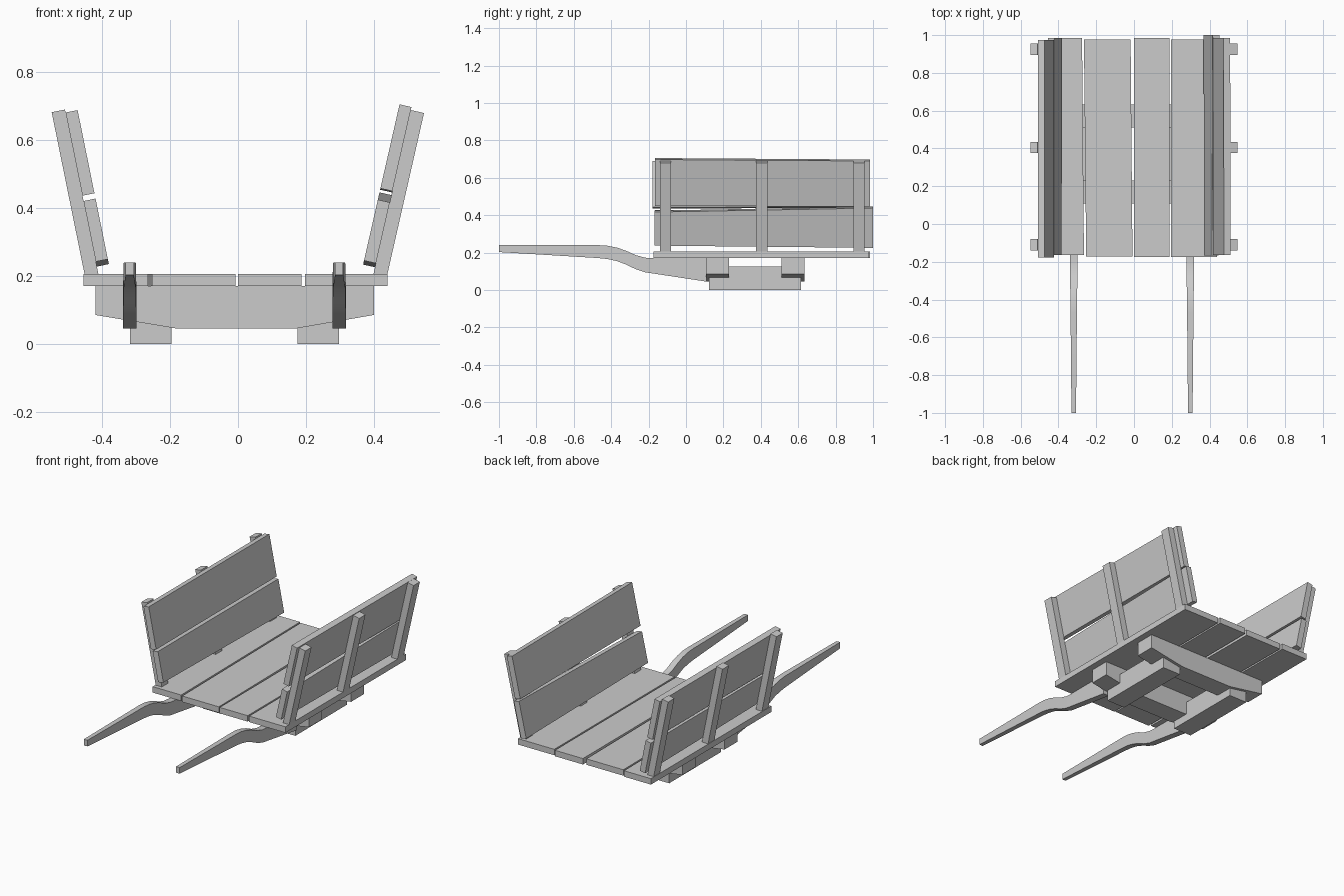
import bpy, bmesh, math

cube = bpy.data.objects.get("Cube")
if cube:
    bpy.data.objects.remove(cube)

wood = bpy.data.materials.new("grey_wood")
wood.use_nodes = True
wood.diffuse_color = (0.6, 0.6, 0.6, 1)
wood.node_tree.nodes["Principled BSDF"].inputs["Base Color"].default_value = (0.6, 0.6, 0.6, 1)


def loft(name, rings):
    """Skin a row of matching cross-sections and cap both ends."""
    bm = bmesh.new()
    rows = [[bm.verts.new(p) for p in ring] for ring in rings]
    n = len(rows[0])
    for a, b in zip(rows, rows[1:]):
        for i in range(n):
            j = (i + 1) % n
            bm.faces.new((a[i], a[j], b[j], b[i]))
    bm.faces.new(rows[0])
    bm.faces.new(rows[-1])
    bmesh.ops.recalc_face_normals(bm, faces=bm.faces)
    mesh = bpy.data.meshes.new(name)
    bm.to_mesh(mesh)
    bm.free()
    mesh.materials.append(wood)
    obj = bpy.data.objects.new(name, mesh)
    bpy.context.collection.objects.link(obj)
    return obj


def section(x0, x1, z0, z1, y):
    return [(x0, y, z0), (x1, y, z0), (x1, y, z1), (x0, y, z1)]


def box(name, x0, x1, y0, y1, z0, z1):
    return loft(name, [section(x0, x1, z0, z1, y) for y in (y0, y1)])


# Deck planks, each slightly out of line with the next: front x pair, back x pair, y ends
planks = [
    ((-0.455, -0.265), (-0.455, -0.275), (-0.165, 0.985)),
    ((-0.253, -0.008), (-0.265, -0.018), (-0.172, 0.977)),
    ((0.0, 0.187), (0.0, 0.187), (-0.175, 0.985)),
    ((0.197, 0.44), (0.197, 0.44), (-0.175, 0.977)),
]
for i, (front, back, ends) in enumerate(planks):
    loft(f"deck_plank_{i + 1}", [section(*front, 0.17, 0.206, ends[0]),
                                 section(*back, 0.17, 0.206, ends[1])])

# Cross beams with undersides that taper up towards the ends
beam = [(-0.42, 0.085), (-0.18, 0.045), (0.17, 0.045), (0.4, 0.085), (0.4, 0.17), (-0.42, 0.17)]
for name, y in (("front_cross_beam", 0.108), ("back_cross_beam", 0.51)):
    loft(name, [[(x, d, z) for x, z in beam] for d in (y, y + 0.123)])

# Blocks running lengthwise under the beams
box("right_runner", -0.318, -0.196, 0.122, 0.615, 0, 0.125)
box("left_runner", 0.176, 0.298, 0.122, 0.615, 0, 0.125)

# Pulling shafts: y, bottom, top, half width
shaft = [(-1, 0.203, 0.24, 0.012), (-0.47, 0.171, 0.24, 0.017), (-0.42, 0.166, 0.237, 0.018),
         (-0.37, 0.155, 0.227, 0.018), (-0.32, 0.136, 0.21, 0.019), (-0.27, 0.112, 0.187, 0.019),
         (-0.22, 0.095, 0.173, 0.02), (-0.18, 0.089, 0.17, 0.02), (0.11, 0.045, 0.17, 0.02)]
for name, x in (("right_shaft", -0.319), ("left_shaft", 0.298)):
    obj = loft(name, [section(x - w, x + w, lo, hi, y) for y, lo, hi, w in shaft])
    bpy.ops.object.select_all(action="DESELECT")
    obj.select_set(True)
    bpy.context.view_layer.objects.active = obj
    bpy.ops.object.shade_smooth_by_angle(angle=math.radians(30))


def leaning(side, foot, angle, low, high, v0, v1, y):
    """Cross-section on a tilted side: heights run up the slope, v runs inward."""
    s, c = math.sin(angle), math.cos(angle)
    return [(side * (foot + h * s - v * c), y, 0.205 + h * c + v * s)
            for h, v in ((low, v0), (low, v1), (high, v1), (high, v0))]


# Side walls: foot x, lean, then boards as (y, low, high) at each end
walls = {
    "left": (1, 0.44, math.atan2(0.108, 0.475), {
        "upper": ((-0.165, 0.242, 0.496), (0.985, 0.238, 0.488)),
        "lower": ((-0.168, 0.024, 0.208), (1.0, 0.012, 0.23))}),
    "right": (-1, 0.452, math.atan2(0.097, 0.478), {
        "upper": ((-0.178, 0.228, 0.478), (0.975, 0.23, 0.478)),
        "lower": ((-0.165, 0.03, 0.212), (0.985, 0.015, 0.212))}),
}
for label, (side, foot, angle, boards) in walls.items():
    for place, y in (("front", -0.11), ("middle", 0.405), ("back", 0.925)):
        loft(f"{label}_{place}_post",
             [leaning(side, foot, angle, -0.01, 0.487, 0, 0.04, d) for d in (y - 0.03, y + 0.03)])
    for place, ends in boards.items():
        loft(f"{label}_{place}_board",
             [leaning(side, foot, angle, low, high, 0.04, 0.076, y) for y, low, high in ends])
